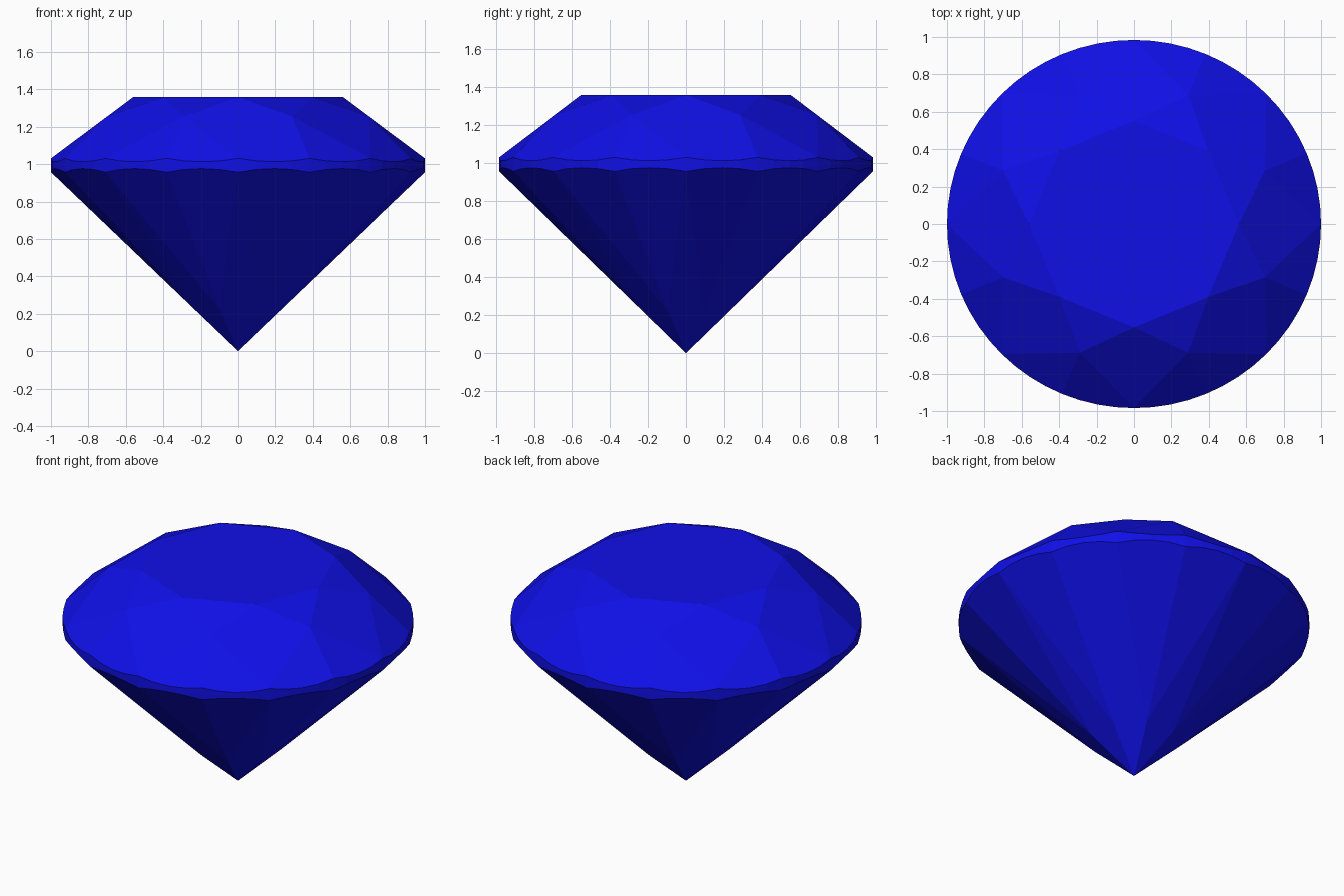
import bpy, bmesh
from math import pi, cos, sin

if "Cube" in bpy.data.objects:
    bpy.data.objects.remove(bpy.data.objects["Cube"])

N = 64                 # girdle segments
Q = N // 8             # girdle segments per crown sector
H = Q // 2
Y_SCALE = 0.984
TABLE_R, TABLE_Z = 0.5615, 1.358
STAR_R, JOIN_R = 0.757, 0.25
GIRDLE_TOP, GIRDLE_LOW = 1.031, 0.957

# Heights where the star points and pavilion joints lie on the main facets
slope = (TABLE_Z - GIRDLE_TOP) / (1 - TABLE_R)
STAR_Z = GIRDLE_TOP + slope * (1 - STAR_R * cos(pi / 8))
JOIN_Z = GIRDLE_LOW * JOIN_R * cos(pi / 8)

bm = bmesh.new()


def point(r, k, z):
    a = 2 * pi * k / N
    return bm.verts.new((r * cos(a), r * sin(a) * Y_SCALE, z))


def scallop(k, edge_z, inner_r, inner_z):
    """Height at which a half facet's plane meets the round girdle."""
    mid = pi / 16 * 2 / 2
    a = 2 * pi * (k % H) / N - mid
    grade = (inner_z - edge_z) / (cos(mid) * (1 - inner_r))
    return edge_z - grade * (cos(a) - cos(mid))


# Rings of facet corners
table = [point(TABLE_R, i * Q, TABLE_Z) for i in range(8)]
star = [point(STAR_R, i * Q + H, STAR_Z) for i in range(8)]
top = [point(1, k, scallop(k, GIRDLE_TOP, STAR_R, STAR_Z)) for k in range(N)]
low = [point(1, k, scallop(k, GIRDLE_LOW, JOIN_R, JOIN_Z)) for k in range(N)]
joint = [point(JOIN_R, i * Q + H, JOIN_Z) for i in range(8)]
culet = point(0, 0, 0)

# Table facet
bm.faces.new(table)
for i in range(8):
    g = i * Q
    # Crown: main kite and star facet
    bm.faces.new((table[i], star[i - 1], top[g], star[i]))
    bm.faces.new((table[i], star[i], table[(i + 1) % 8]))
    # Pavilion main kite
    bm.faces.new((culet, joint[i], low[g], joint[i - 1]))
    # Upper and lower half facets
    for start in (g, g + H):
        arc = [k % N for k in range(start, start + H + 1)]
        bm.faces.new([star[i]] + [top[k] for k in arc])
        bm.faces.new([joint[i]] + [low[k] for k in reversed(arc)])
# Girdle band
for k in range(N):
    n = (k + 1) % N
    bm.faces.new((low[k], low[n], top[n], top[k]))

bmesh.ops.recalc_face_normals(bm, faces=bm.faces[:])
mesh = bpy.data.meshes.new("cut_gem")
bm.to_mesh(mesh)
bm.free()

gem = bpy.data.objects.new("cut_gem", mesh)
bpy.context.collection.objects.link(gem)
blue = bpy.data.materials.new("blue_gem")
blue.diffuse_color = (0.005, 0.005, 0.8, 1)
blue.use_nodes = True
blue.node_tree.nodes["Principled BSDF"].inputs["Base Color"].default_value = blue.diffuse_color
mesh.materials.append(blue)
